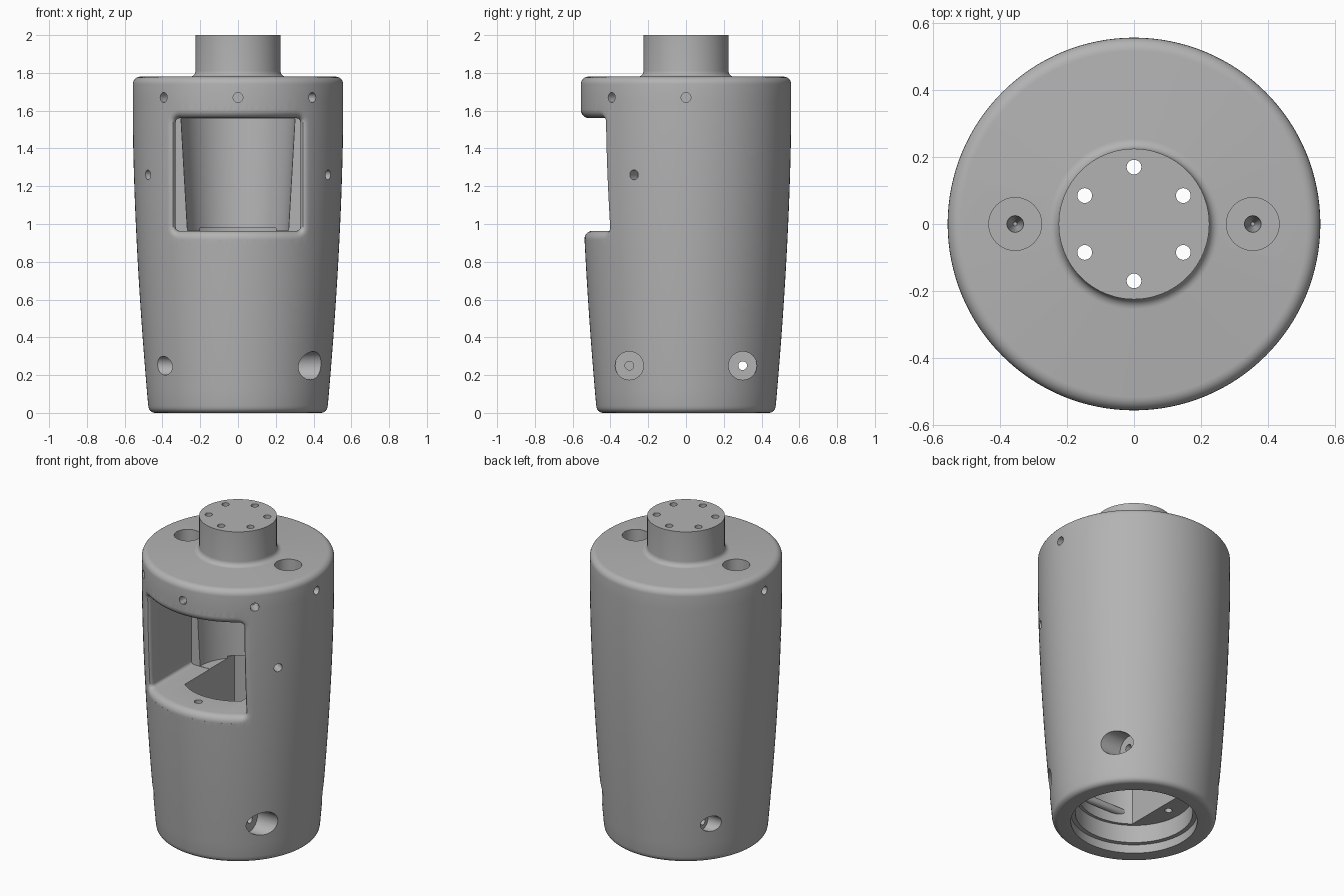
import bpy, bmesh, math
from mathutils import Matrix, Vector

if "Cube" in bpy.data.objects:
    bpy.data.objects.remove(bpy.data.objects["Cube"])

grey = bpy.data.materials.new("plain grey")
grey.use_nodes = True
grey.diffuse_color = (0.45, 0.45, 0.45, 1)
grey.node_tree.nodes["Principled BSDF"].inputs["Base Color"].default_value = (0.45, 0.45, 0.45, 1)


def make(name, bm):
    bmesh.ops.recalc_face_normals(bm, faces=bm.faces)
    mesh = bpy.data.meshes.new(name)
    bm.to_mesh(mesh)
    bm.free()
    mesh.materials.append(grey)
    ob = bpy.data.objects.new(name, mesh)
    bpy.context.collection.objects.link(ob)
    return ob


def skin(bm, rings):
    # Join closed rings of points into a capped solid
    loops = [[bm.verts.new(p) for p in ring] for ring in rings]
    n = len(loops[0])
    for a, b in zip(loops, loops[1:]):
        for i in range(n):
            j = (i + 1) % n
            bm.faces.new((a[i], a[j], b[j], b[i]))
    bm.faces.new(loops[0])
    bm.faces.new(loops[-1])


def lathe(name, profile, steps=128):
    bm = bmesh.new()
    turn = [2 * math.pi * i / steps for i in range(steps)]
    skin(bm, [[(r * math.cos(t), r * math.sin(t), z) for t in turn] for r, z in profile])
    return make(name, bm)


def arc(cr, cz, rad, start, end, steps=6):
    angles = [math.radians(start + (end - start) * i / steps) for i in range(steps + 1)]
    return [(cr + rad * math.cos(a), cz + rad * math.sin(a)) for a in angles]


def drill(name, start, end, r1, r2=None):
    # Round hole cutter running between two points
    start, end = Vector(start), Vector(end)
    d = end - start
    m = Matrix.Translation((start + end) / 2) @ d.to_track_quat('Z', 'Y').to_matrix().to_4x4()
    bm = bmesh.new()
    bmesh.ops.create_cone(bm, cap_ends=True, segments=32, radius1=r1,
                          radius2=r1 if r2 is None else r2, depth=d.length, matrix=m)
    return make(name, bm)


def body_radius(z):
    return 0.557 - 0.085 * max(0, 1 - z / 1.6) ** 1.7


# Barrel shaped body with rounded rims and a filleted neck
wall = [(body_radius(z), z) for z in [0.04 + 0.085 * i for i in range(20)]]
profile = ([(0.44, 0)] + arc(0.439, 0.035, 0.035, -75, -15) + wall
           + arc(0.517, 1.74, 0.04, 0, 90)
           + arc(0.255, 1.81, 0.03, 270, 180) + [(0.225, 2.0)])
body = lathe("housing_body", profile)
cutters = []


# Window cutter: a rounded rectangle that flares into a fillet along the curved wall
def window_ring(grow, depth):
    hx, hz, cz, rad = 0.33 + grow, 0.298 + grow, 1.262, 0.02 + grow
    pts = []
    for k, (sx, sz) in enumerate([(1, 1), (-1, 1), (-1, -1), (1, -1)]):
        for i in range(6):
            a = math.radians(90 * k + 18 * i)
            pts.append((sx * (hx - rad) + rad * math.cos(a), cz + sz * (hz - rad) + rad * math.sin(a)))
    full = []
    for i, p in enumerate(pts):
        q = pts[(i + 1) % len(pts)]
        parts = 16 if i % 6 == 5 else 1
        full += [(p[0] + (q[0] - p[0]) * t / parts, p[1] + (q[1] - p[1]) * t / parts) for t in range(parts)]
    if depth is None:
        return full
    return [(x, -math.sqrt((body_radius(z) - depth) ** 2 - x * x), z) for x, z in full]


fillet = 0.045
rings = [[(x, 0, z) for x, z in window_ring(0, None)]]
for i in range(7):
    a = math.radians(15 * i)
    rings.append(window_ring(fillet * (1 - math.cos(a)), fillet * (1 - math.sin(a))))
rings.append(window_ring(fillet, -0.03))
rings.append([(x, -0.8, z) for x, z in window_ring(fillet, None)])
bm = bmesh.new()
skin(bm, rings)
cutters.append(make("window_cutter", bm))

# Tapered chamber behind the window, and the stepped mouth underneath
cutters.append(lathe("chamber_cutter", [(0.268, 0.966), (0.302, 1.558)]))
cutters.append(lathe("mouth_cutter", [(0.366, -0.1), (0.366, 0.055), (0.34, 0.056), (0.34, 0.17)]))

# Main bore with two flat sides
flat, bore_r = 0.2, 0.322
side = math.acos(flat / bore_r)
outline = []
for base in (0, math.pi):
    for i in range(33):
        a = base + side + (math.pi - 2 * side) * i / 32
        outline.append((bore_r * math.cos(a), bore_r * math.sin(a)))
bm = bmesh.new()
skin(bm, [[(x, y, z) for x, y in outline] for z in (0.1, 0.98)])
cutters.append(make("bore_cutter", bm))

# Ring of small holes through the neck
for i in range(6):
    a = math.radians(30 + 60 * i)
    x, y = 0.17 * math.cos(a), 0.17 * math.sin(a)
    cutters.append(drill("neck_hole", (x, y, 1.5), (x, y, 2.1), 0.022))

# Radial screw holes in the wall
for angle, z in [(-135, 1.67), (-90, 1.67), (-45, 1.67), (0, 1.67), (180, 1.67), (-30, 1.26), (-150, 1.26)]:
    a = math.radians(angle)
    c, s = math.cos(a), math.sin(a)
    cutters.append(drill("wall_hole", (0.47 * c, 0.47 * s, z), (0.7 * c, 0.7 * s, z), 0.026))

# Counterbored holes in the top, and blind holes in the lower ledges
for sx in (-1, 1):
    x = sx * 0.355
    cutters.append(drill("top_counterbore", (x, 0, 1.65), (x, 0, 1.9), 0.079))
    cutters.append(drill("top_screw_hole", (x, 0, 1.48), (x, 0, 1.66), 0.006, 0.026))
    cutters.append(drill("ledge_hole", (sx * 0.26, 0, 0.1), (sx * 0.26, 0, 0.4), 0.022))

# Cross bolts near the foot: wide recess on the left, narrow one on the right
for y in (-0.3, 0.3):
    cutters.append(drill("bolt_hole", (-0.7, y, 0.25), (0.7, y, 0.25), 0.023))
    cutters.append(drill("bolt_head_recess", (0.295, y, 0.25), (0.7, y, 0.25), 0.075))
    cutters.append(drill("bolt_nut_recess", (-0.7, y, 0.25), (-0.33, y, 0.25), 0.05))

# Small hole in the window sill
cutters.append(drill("sill_hole", (0, -0.4, 0.8), (0, -0.4, 1.1), 0.024))

# Cut everything, then drop the cutters
for c in cutters:
    mod = body.modifiers.new("cut", 'BOOLEAN')
    mod.operation, mod.solver, mod.object = 'DIFFERENCE', 'EXACT', c
    c.hide_render = True
bpy.context.view_layer.update()
graph = bpy.context.evaluated_depsgraph_get()
result = bpy.data.meshes.new_from_object(body.evaluated_get(graph))
body.modifiers.clear()
body.data = result
for c in cutters:
    bpy.data.objects.remove(c)

result.materials.clear()
result.materials.append(grey)
for p in result.polygons:
    p.material_index = 0

bpy.ops.object.select_all(action='DESELECT')
body.select_set(True)
bpy.context.view_layer.objects.active = body
bpy.ops.object.shade_smooth_by_angle(angle=math.radians(30))
